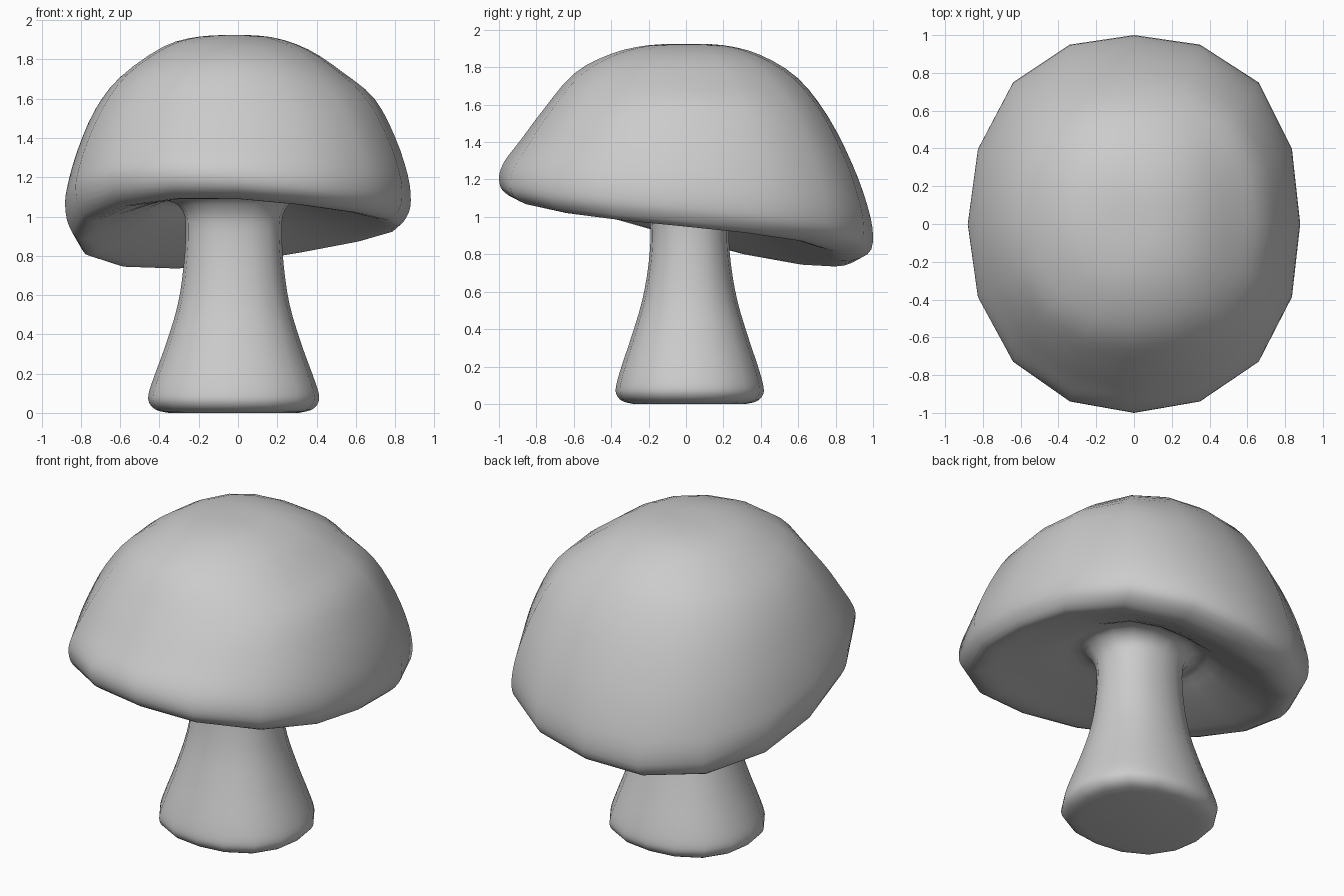
import bpy, bmesh, math

if "Cube" in bpy.data.objects:
    bpy.data.objects.remove(bpy.data.objects["Cube"])

SIDES = 16
STEPS = 3  # smoothing steps between profile rings

# Cap rings from crown to lip: front (y, z), back (y, z), left (x, z), right (x, z)
cap = [
    ((-.20, 1.918), (.20, 1.918), (-.20, 1.916), (.17, 1.914)),
    ((-.40, 1.872), (.40, 1.865), (-.38, 1.865), (.36, 1.85)),
    ((-.60, 1.765), (.60, 1.74), (-.60, 1.71), (.54, 1.73)),
    ((-.765, 1.57), (.76, 1.535), (-.73, 1.54), (.695, 1.60)),
    ((-.885, 1.41), (.89, 1.28), (-.82, 1.33), (.80, 1.405)),
    ((-.975, 1.29), (.97, 1.06), (-.87, 1.15), (.865, 1.21)),
    ((-1.0, 1.20), (1.0, .90), (-.88, 1.05), (.88, 1.08)),
    ((-.97, 1.13), (.97, .80), (-.86, .95), (.86, 1.00)),
    ((-.87, 1.09), (.83, .765), (-.80, .885), (.80, .95)),
]
# Hollow underside, running in to the stem
underside = [
    ((-.70, 1.10), (.67, .84), (-.66, .93), (.65, .985)),
    ((-.50, 1.11), (.48, .96), (-.48, 1.02), (.45, 1.045)),
    ((-.30, 1.11), (.34, 1.06), (-.36, 1.08), (.31, 1.09)),
]
# Twist of each cap and underside ring: diagonal corners rise and fall
twist = [0, 0, .005, .015, .025, .035, .04, .04, .04, .03, .015, 0]
# Stem rings: z, x radius, y radius
stem = [(1.03, .26, .235), (.93, .245, .21), (.75, .255, .22), (.55, .285, .255),
        (.35, .345, .315), (.20, .40, .365), (.10, .433, .393), (.05, .43, .392),
        (.015, .395, .36), (0, .33, .30)]
CX, CY = -.022, .02


def stem_ring(z, rx, ry):
    return ((CY - ry, z), (CY + ry, z), (CX - rx, z), (CX + rx, z))


def ring_points(f, b, l, r, lift, shift):
    points = []
    for i in range(SIDES):
        a = 2 * math.pi * i / SIDES
        c, s, s2 = math.cos(a), math.sin(a), math.sin(2 * a)
        k = 1 + .045 * s2 ** 2
        d = shift * s2 ** 2
        x = (l[0] + r[0]) / 2 + k * c * (r[0] - l[0]) / 2 + d
        y = (f[0] + b[0]) / 2 + k * s * (b[0] - f[0]) / 2 + d
        z = (c * c * (l[1] + r[1]) + s * s * (f[1] + b[1])
             + c * (r[1] - l[1]) + s * (b[1] - f[1])) / 2
        points.append((x, y, z + lift * s2))
    return points


def spline(p0, p1, p2, p3, t):
    return [b + t * (c - a) / 2 + t * t * (2 * a - 5 * b + 4 * c - d) / 2
            + t ** 3 * (3 * b - a - 3 * c + d) / 2
            for a, b, c, d in zip(p0, p1, p2, p3)]


# One continuous skin: crown, lip, underside, stem, foot
key = [ring_points(*p, t, .01) for p, t in zip(cap + underside, twist)]
key += [ring_points(*stem_ring(*p), 0, 0) for p in stem]
key = [[(-.02, 0, 1.925)] * SIDES] + key

bm = bmesh.new()
rings = []
for n in range(1, len(key)):
    quad = [key[max(n - 2, 0)], key[n - 1], key[n], key[min(n + 1, len(key) - 1)]]
    first = 1 if n == 1 else 0
    for step in range(first, STEPS):
        rings.append([bm.verts.new(spline(*p, step / STEPS)) for p in zip(*quad)])
for v in [v for ring in rings for v in ring]:
    v.co.z = max(v.co.z, 0)
rings.append([bm.verts.new(p) for p in key[-1]])

top = bm.verts.new((-.02, 0, 1.925))
foot = bm.verts.new((CX, CY, 0))
for upper, lower in zip(rings, rings[1:]):
    for i in range(SIDES):
        j = (i + 1) % SIDES
        bm.faces.new((upper[i], lower[i], lower[j], upper[j]))
for i in range(SIDES):
    j = (i + 1) % SIDES
    bm.faces.new((top, rings[0][i], rings[0][j]))
    bm.faces.new((foot, rings[-1][j], rings[-1][i]))
bmesh.ops.recalc_face_normals(bm, faces=bm.faces)
for face in bm.faces:
    face.smooth = True

mesh = bpy.data.meshes.new("mushroom")
bm.to_mesh(mesh)
bm.free()
mushroom = bpy.data.objects.new("mushroom", mesh)
bpy.context.collection.objects.link(mushroom)
